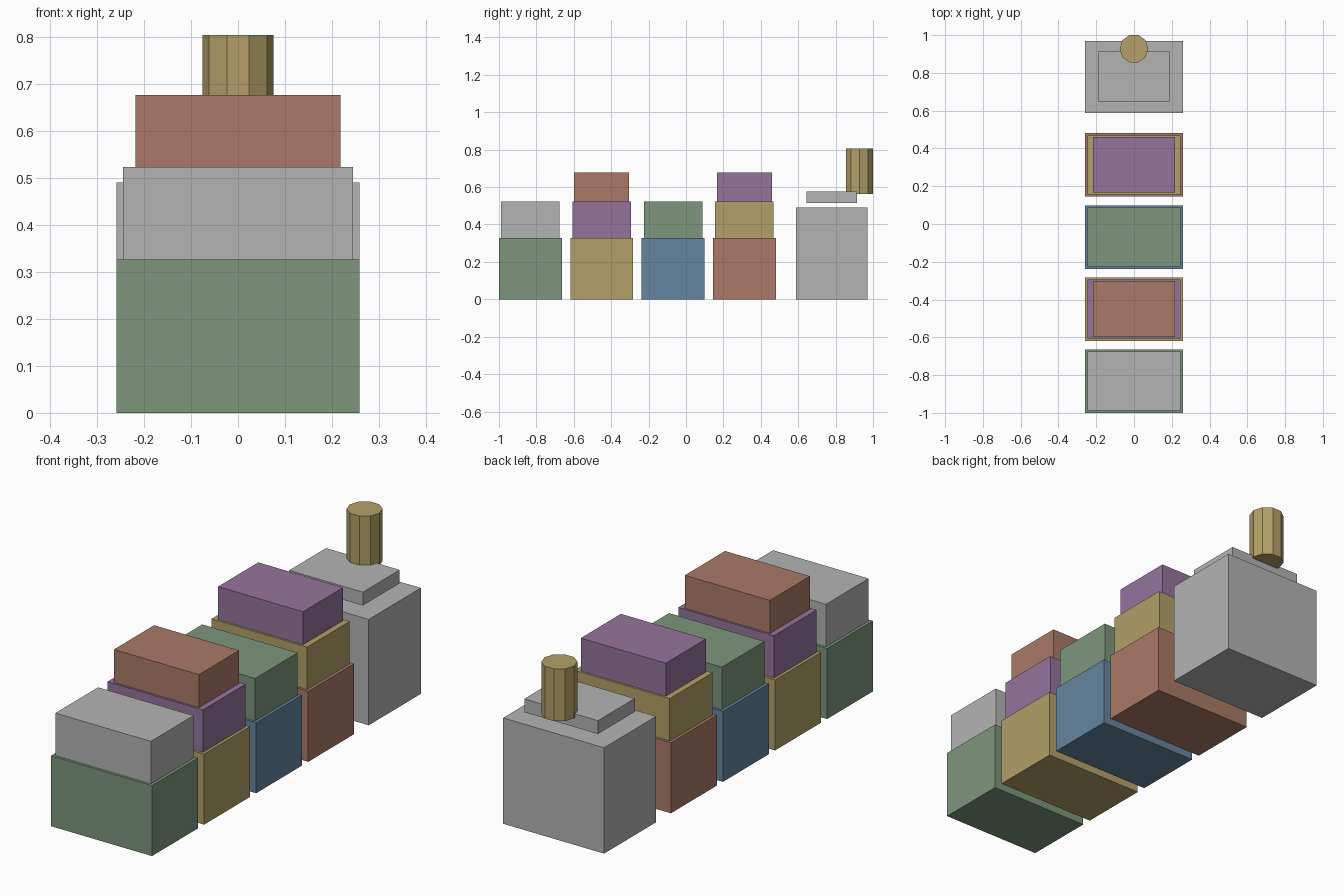
import bpy
import bmesh
from math import radians
from mathutils import Matrix, Vector

cube = bpy.data.objects.get("Cube")
if cube:
    bpy.data.objects.remove(cube, do_unlink=True)

# Flat colours
COLOURS = {
    "grey": (0.45, 0.455, 0.45),
    "green": (0.205, 0.305, 0.202),
    "tan": (0.451, 0.352, 0.138),
    "blue": (0.13, 0.235, 0.352),
    "brick": (0.402, 0.195, 0.138),
    "purple": (0.305, 0.174, 0.332),
}


def make_material(name, rgb):
    mat = bpy.data.materials.new(name)
    mat.use_nodes = True
    mat.diffuse_color = (*rgb, 1)
    bsdf = next(n for n in mat.node_tree.nodes if n.type == "BSDF_PRINCIPLED")
    bsdf.inputs["Base Color"].default_value = (*rgb, 1)
    return mat


MATERIALS = {name: make_material(name, rgb) for name, rgb in COLOURS.items()}


def add_object(name, bm, colour, location):
    mesh = bpy.data.meshes.new(name)
    bm.to_mesh(mesh)
    bm.free()
    mesh.materials.append(MATERIALS[colour])
    obj = bpy.data.objects.new(name, mesh)
    obj.location = location
    bpy.context.collection.objects.link(obj)
    return obj


def add_box(name, colour, y, width, depth, bottom, top):
    bm = bmesh.new()
    size = Vector((width, depth, top - bottom))
    bmesh.ops.create_cube(bm, size=1, matrix=Matrix.Diagonal(size).to_4x4())
    return add_object(name, bm, colour, (0, y, (bottom + top) / 2))


# Wagons: each is a stack of blocks that narrows upwards
TIERS = [
    ("body", 0.518, 0.336, 0, 0.327),
    ("load", 0.49, 0.313, 0.327, 0.524),
    ("top_load", 0.436, 0.294, 0.524, 0.677),
]
WAGONS = [
    ("front_wagon", ("green", "grey")),
    ("second_wagon", ("tan", "purple", "brick")),
    ("third_wagon", ("blue", "green")),
    ("rear_wagon", ("brick", "tan", "purple")),
]
FIRST_Y, SPACING = -0.832, 0.3815
for i, (wagon, colours) in enumerate(WAGONS):
    for (part, *dims), colour in zip(TIERS, colours):
        add_box(f"{wagon}_{part}", colour, FIRST_Y + i * SPACING, *dims)

# Engine with a raised roof slab
add_box("engine_body", "grey", 0.779, 0.518, 0.382, 0, 0.491)
add_box("engine_roof", "grey", 0.78, 0.378, 0.27, 0.515, 0.577)

# Ten-sided chimney, with corners pointing sideways
bm = bmesh.new()
bmesh.ops.create_cone(bm, cap_ends=True, segments=10, radius1=0.076, radius2=0.076,
                      depth=0.242, matrix=Matrix.Rotation(radians(90), 4, "Z"))
add_object("chimney", bm, "tan", (0, 0.928, 0.684))
